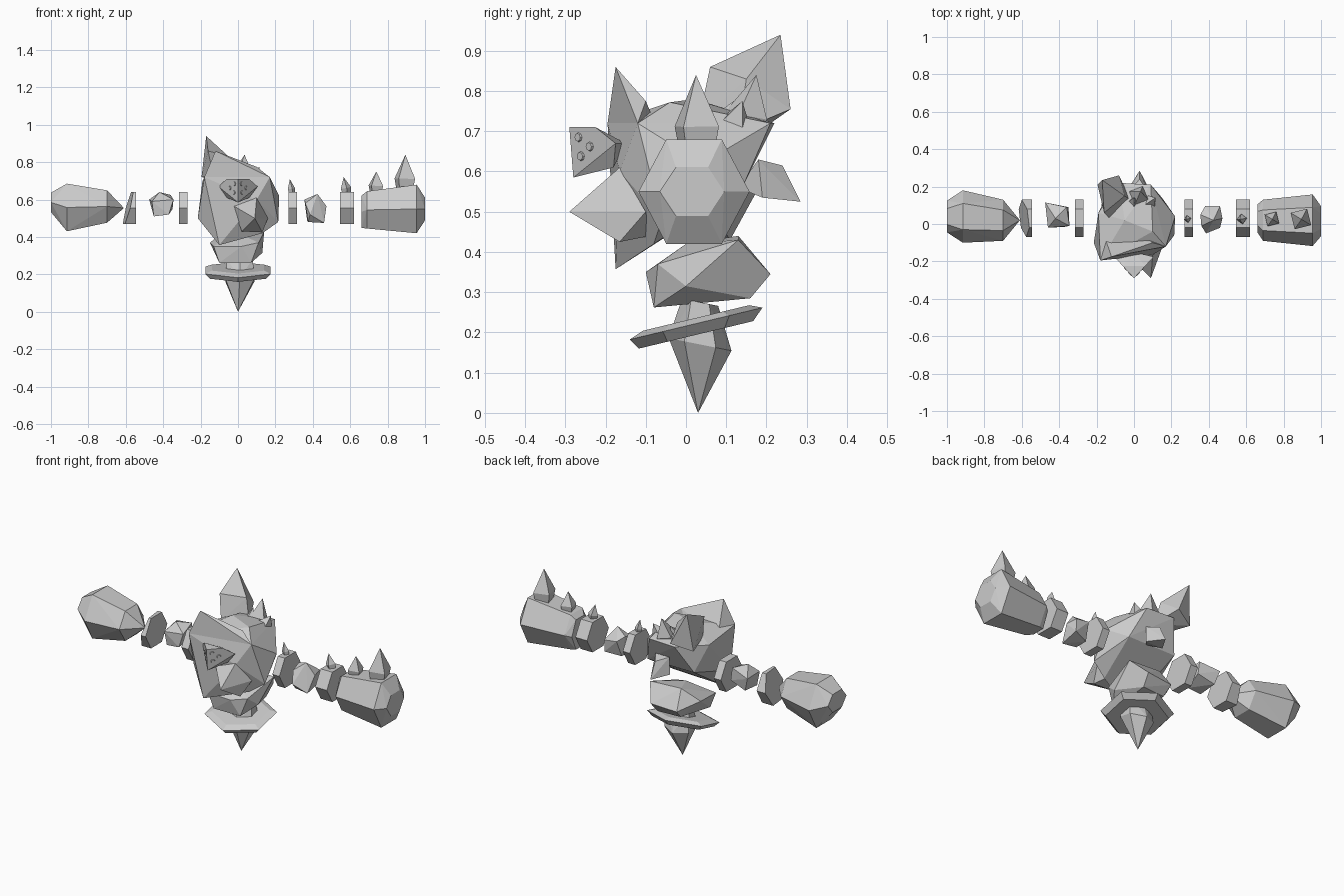
import bpy, bmesh, math
from mathutils import Vector

cube = bpy.data.objects.get("Cube")
if cube:
    bpy.data.objects.remove(cube, do_unlink=True)

stone = bpy.data.materials.new("grey stone")
stone.use_nodes = True
GREY = (0.6, 0.6, 0.6, 1)
stone.diffuse_color = GREY
stone.node_tree.nodes["Principled BSDF"].inputs["Base Color"].default_value = GREY


def rock(name, points):
    """Flat-faced stone: the convex hull of a few corner points."""
    bm = bmesh.new()
    for p in points:
        bm.verts.new(p)
    res = bmesh.ops.convex_hull(bm, input=bm.verts)
    loose = {e for e in res["geom_interior"] + res["geom_unused"] if isinstance(e, bmesh.types.BMVert)}
    bmesh.ops.delete(bm, geom=list(loose), context="VERTS")
    bmesh.ops.dissolve_limit(bm, angle_limit=math.radians(2), verts=bm.verts, edges=bm.edges)
    bmesh.ops.recalc_face_normals(bm, faces=bm.faces)
    mesh = bpy.data.meshes.new(name)
    bm.to_mesh(mesh)
    bm.free()
    mesh.materials.append(stone)
    obj = bpy.data.objects.new(name, mesh)
    bpy.context.collection.objects.link(obj)
    return obj


def ring_x(x, y, z, ry, rz, n=6):
    """Polygon across the x axis, with a corner towards y."""
    turns = [math.tau * i / n for i in range(n)]
    return [(x, y + ry * math.cos(a), z + rz * math.sin(a)) for a in turns]


def crystal(name, base, tip, radius, widest, n=4):
    """Pointed crystal running from base to tip."""
    base, tip = Vector(base), Vector(tip)
    q = (tip - base).to_track_quat("Z", "Y")
    pts = [tip]
    for t, r in ((0, radius * 0.7), (widest, radius)):
        for i in range(n):
            a = math.tau * i / n
            pts.append(base.lerp(tip, t) + q @ Vector((r * math.cos(a), r * math.sin(a), 0)))
    return rock(name, pts)


# Main body: slanted underside, low flat top
rock("body", [
    (-.18, -.195, .72), (-.215, -.1, .5), (-.1, -.175, .357), (-.11, -.18, .56),
    (.13, -.08, .42), (.215, -.06, .48), (.22, .04, .62), (.17, -.12, .72),
    (.1, -.165, .6), (.1, -.04, .772), (-.05, .02, .78), (-.19, .06, .7),
    (.09, .21, .72), (-.08, .22, .72), (.15, .14, .56), (-.15, .14, .56)])
# Raised brow at the front
rock("brow", [
    (-.12, -.175, .86), (-.18, -.195, .72), (.1, -.1, .775), (.17, -.12, .72),
    (.02, -.05, .66), (-.16, -.06, .68)])
rock("jaw", [
    (.09, -.29, .5), (-.03, -.165, .57), (.1, -.165, .61), (.13, -.165, .425),
    (.02, -.165, .43), (.16, -.1, .5), (.1, -.09, .44)])

# Face plate with a wedge front and six eye studs
face = [(0, -.29, .71), (0, -.28, .585), (0, -.15, .67)]
for s in (-1, 1):
    face += [(s * .06, -.225, .71), (s * .105, -.175, .67), (s * .06, -.18, .61)]
rock("face_plate", face)
normal = Vector((1.04, -1, -.08)).normalized()
for s, side in ((-1, "right"), (1, "left")):
    for k, (x, z) in enumerate(((.02, .685), (.045, .662), (.022, .638))):
        c = Vector((s * x, -.29 + .08 * (.71 - z) + 1.04 * x, z))
        nrm = Vector((s * normal.x, normal.y, normal.z))
        q = nrm.to_track_quat("Z", "Y")
        turns = [math.tau * i / 8 for i in range(8)]
        rock(f"{side}_eye_{k + 1}", [
            c + q @ Vector((r * math.cos(a), r * math.sin(a), h))
            for r, h in ((.013, -.003), (.01, .004)) for a in turns])

# Back crystals
rock("large_back_crystal", [
    (-.17, .235, .94), (-.16, .06, .86), (-.05, .15, .83), (-.08, .26, .755),
    (-.195, .21, .72), (-.13, .03, .72), (-.02, .13, .7)])
crystal("middle_back_crystal", (.02, .14, .69), (.035, .175, .84), .055, .35)
crystal("small_back_crystal", (.07, .11, .69), (.115, .14, .775), .04, .4)
crystal("front_back_crystal", (0, .1, .7), (0, .14, .79), .035, .4)
rock("rear_shard", [
    (.03, .285, .525), (.03, .24, .615), (-.02, .18, .63), (.07, .18, .63),
    (-.03, .19, .535), (.08, .19, .535), (.03, .13, .56)])

# Waist, belt disc and bottom spike
rock("waist", [
    (-.13, -.09, .35), (.02, -.1, .35), (.11, -.07, .37), (-.1, -.08, .262),
    (.07, -.08, .262), (.14, .13, .43), (-.06, .13, .44), (-.15, .08, .37),
    (.13, 0, .315), (.08, .21, .345), (-.08, .2, .335), (.07, .16, .285),
    (-.07, .15, .285), (0, 0, .42)])
disc = []
for grow, lift in ((1, 0), (.86, -.028), (.8, .014)):
    for i in range(6):
        a = math.tau * (i + .5) / 6
        x, y = .202 * grow * math.cos(a), .165 * grow * math.sin(a)
        disc.append((x, .025 + y, .222 + .24 * y + lift))
rock("belt_disc", disc)
spike = [(0, .03, 0)]
for z, rx, ry in ((.17, .09, .078), (.275, .08, .045)):
    for i in range(6):
        a = math.tau * (i + .5) / 6
        spike.append((.01 + rx * math.cos(a), .035 + ry * math.sin(a), z - .2 * ry * math.sin(a)))
rock("bottom_spike", spike)

# Arms: hexagonal links
Y, Z = .03, .555
for name, a, b in (("left_inner_link", .27, .315), ("left_outer_link", .545, .62),
                   ("right_inner_link", -.315, -.27)):
    rock(name, ring_x(a, Y, Z, .1, .1) + ring_x(b, Y, Z, .1, .1))
slanted = [(-.588 + .26 * (p[2] - Z) - .12 * (p[1] - Y), p[1], p[2])
           for p in ring_x(0, Y, Z, .1, .1)]
rock("right_outer_link", slanted + ring_x(-.545, Y, Z, .1, .1))

# Arms: uneven stones between the links
rock("left_elbow", [
    (.355, .05, .6), (.36, -.01, .58), (.385, -.05, .52), (.46, -.02, .475),
    (.473, .03, .565), (.46, .09, .5), (.425, .02, .63), (.38, .095, .58),
    (.46, .095, .57), (.37, .06, .485), (.375, -.01, .48)])
rock("right_elbow", [
    (-.475, .115, .6), (-.46, -.02, .59), (-.42, .03, .64), (-.36, .09, .625),
    (-.345, -.01, .6), (-.35, .09, .55), (-.37, -.015, .52), (-.45, -.01, .51),
    (-.45, .1, .52)])

# Fists
rock("left_fist", ring_x(.66, .03, .535, .075, .1) + ring_x(.69, .02, .545, .11, .115)
     + ring_x(.955, .02, .55, .138, .15) + ring_x(1, .015, .55, .08, .07))
rock("right_fist", [(-.61, .02, .555)] + ring_x(-.7, .02, .563, .11, .1)
     + ring_x(-.915, .04, .558, .14, .147) + ring_x(-1, .04, .585, .085, .06))

# Crystals growing on the left arm
for name, x, top, r, lean in (("fist_large", .89, .84, .064, .005), ("fist_small", .735, .75, .045, .005),
                              ("outer_link", .585, .72, .028, -.02), ("inner_link", .292, .71, .02, -.015)):
    crystal(name + "_crystal", (x, .028, .62), (x + lean, .025, top), r, .42)
